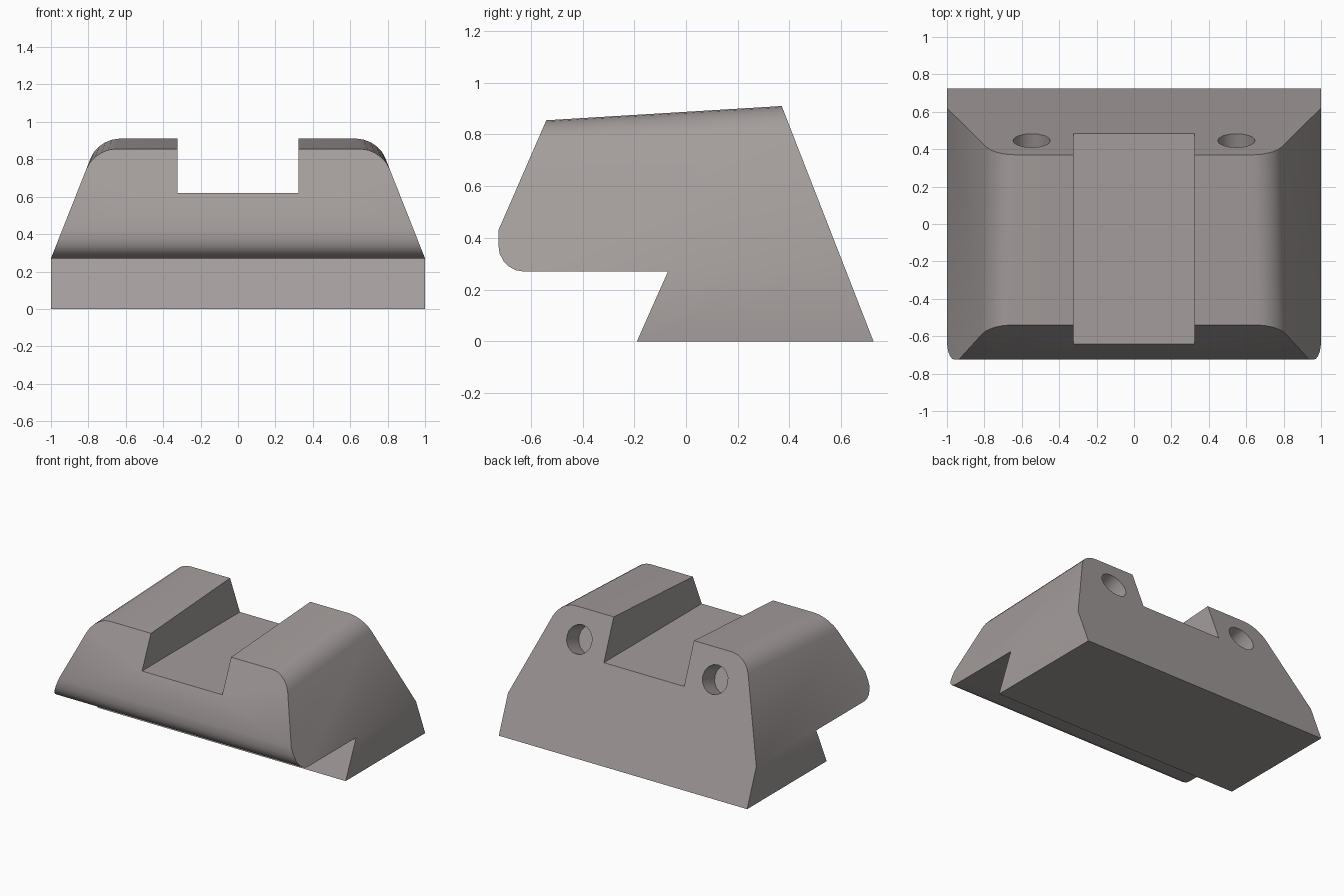
import bpy
import bmesh
from math import radians, sin, cos
from mathutils import Matrix, Vector

cube = bpy.data.objects.get("Cube")
if cube:
    bpy.data.objects.remove(cube, do_unlink=True)

grey = bpy.data.materials.new("warm grey metal")
grey.use_nodes = True
colour = (0.37, 0.338, 0.332, 1)
grey.diffuse_color = colour
grey.node_tree.nodes["Principled BSDF"].inputs["Base Color"].default_value = colour


def add_object(name, bm):
    bmesh.ops.recalc_face_normals(bm, faces=bm.faces)
    mesh = bpy.data.meshes.new(name)
    bm.to_mesh(mesh)
    bm.free()
    mesh.materials.append(grey)
    ob = bpy.data.objects.new(name, mesh)
    bpy.context.collection.objects.link(ob)
    return ob


def prism(name, points, place, step):
    """Extrude a flat profile; place() turns its 2D points into 3D ones."""
    bm = bmesh.new()
    face = bm.faces.new([bm.verts.new(place(a, b)) for a, b in points])
    new = bmesh.ops.extrude_face_region(bm, geom=[face])["geom"]
    verts = [v for v in new if isinstance(v, bmesh.types.BMVert)]
    bmesh.ops.translate(bm, verts=verts, vec=step)
    return add_object(name, bm)


def activate(ob):
    bpy.ops.object.select_all(action="DESELECT")
    ob.select_set(True)
    bpy.context.view_layer.objects.active = ob


def cut(ob, tool, operation):
    mod = ob.modifiers.new("cut", "BOOLEAN")
    mod.operation, mod.object, mod.solver = operation, tool, "EXACT"
    activate(ob)
    bpy.ops.object.modifier_apply(modifier=mod.name)
    bpy.data.objects.remove(tool, do_unlink=True)


# Side profile: dovetail foot, rounded overhanging nose, sloping top
nose = [(-0.625 - 0.1 * cos(radians(a)), 0.37 - 0.1 * sin(radians(a)))
        for a in range(0, 91, 18)]
side = [(-0.19, 0), (0.725, 0), (0.37, 0.91), (-0.54, 0.855),
        (-0.725, 0.43)] + nose + [(-0.07, 0.27)]
body = prism("sight_body", side, lambda y, z: (-1.2, y, z), (2.4, 0, 0))

# Tapered flanks
right_half = [(1, -0.2), (1, 0.27), (0.727, 0.96)]
front = right_half + [(-x, z) for x, z in reversed(right_half)]
flanks = prism("flank_tool", front, lambda x, z: (x, -1, z), (0, 2, 0))
cut(body, flanks, "INTERSECT")

# Round the two long upper edges
bm = bmesh.new()
bm.from_mesh(body.data)
edges = [e for e in bm.edges
         if all(v.co.z > 0.8 for v in e.verts)
         and e.verts[0].co.x * e.verts[1].co.x > 0]
bmesh.ops.bevel(bm, geom=edges, offset=0.11, offset_type="OFFSET",
                segments=5, profile=0.5, affect="EDGES")
bm.to_mesh(body.data)
bm.free()

# Square sighting notch
notch = [(-0.323, 0.62), (0.323, 0.62), (0.323, 1.2), (-0.323, 1.2)]
cut(body, prism("notch_tool", notch, lambda x, z: (x, -1, z), (0, 2, 0)),
    "DIFFERENCE")

# Blind round dot holes, square to the sloping back
back_normal = Vector((0, 0.91, 0.355)).normalized()
turn = back_normal.to_track_quat("Z", "Y").to_matrix().to_4x4()
for x in (-0.547, 0.547):
    bm = bmesh.new()
    bmesh.ops.create_cone(bm, cap_ends=True, segments=16, radius1=0.1,
                          radius2=0.1, depth=0.3,
                          matrix=Matrix.Translation((x, 0.446, 0.715)) @ turn)
    cut(body, add_object("hole_tool", bm), "DIFFERENCE")

# One finish, smooth curves with sharp corners
body.data.materials.clear()
body.data.materials.append(grey)
for poly in body.data.polygons:
    poly.material_index = 0
activate(body)
bpy.ops.object.shade_smooth_by_angle(angle=radians(30))
